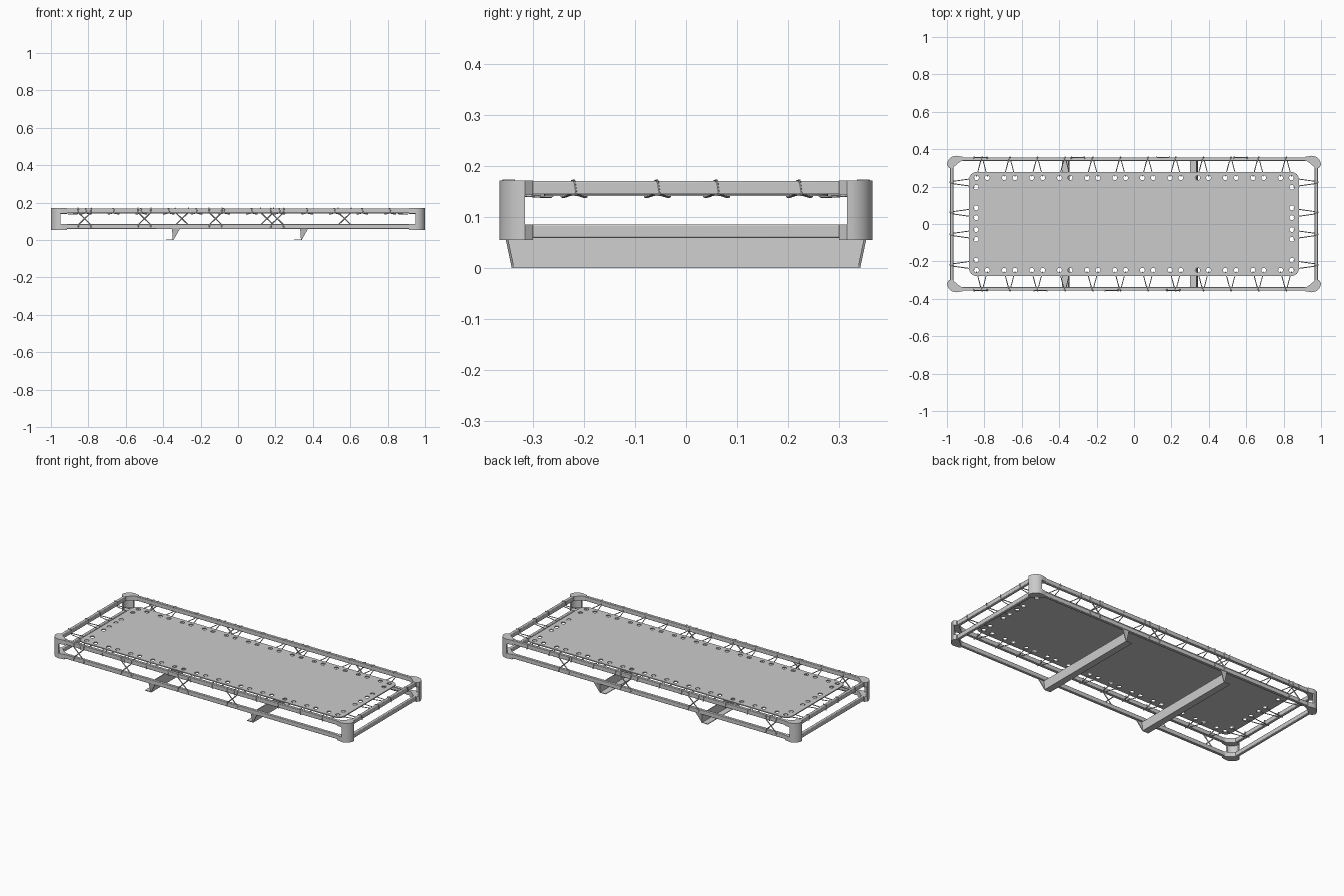
import bpy, math
from math import sin, cos, pi

if "Cube" in bpy.data.objects:
    bpy.data.objects.remove(bpy.data.objects["Cube"])


def finish(obj, smooth=False):
    bpy.ops.object.select_all(action='DESELECT')
    obj.select_set(True)
    bpy.context.view_layer.objects.active = obj
    if obj.type == 'CURVE':
        bpy.ops.object.convert(target='MESH')
        obj = bpy.context.view_layer.objects.active
    if smooth:
        bpy.ops.object.shade_smooth_by_angle(angle=math.radians(40))
    return obj


def curves(name, paths, dims, cyclic):
    cu = bpy.data.curves.new(name, 'CURVE')
    cu.dimensions = dims
    for pts in paths:
        sp = cu.splines.new('POLY')
        sp.points.add(len(pts) - 1)
        for p, co in zip(sp.points, pts):
            p.co = (co[0], co[1], co[2] if len(co) > 2 else 0, 1)
        sp.use_cyclic_u = cyclic
    ob = bpy.data.objects.new(name, cu)
    bpy.context.collection.objects.link(ob)
    return ob


def tubes(name, paths, r, res=1):
    ob = curves(name, paths, '3D', False)
    ob.data.bevel_depth = r
    ob.data.bevel_resolution = res
    ob.data.use_fill_caps = True
    return finish(ob, True)


def plate(name, loops, z0, z1):
    ob = curves(name, loops, '2D', True)
    ob.data.fill_mode = 'BOTH'
    ob.data.extrude = (z1 - z0) / 2
    ob.location.z = (z0 + z1) / 2
    return finish(ob, True)


def bar(name, centre, size):
    bpy.ops.mesh.primitive_cube_add(size=1, location=centre)
    ob = bpy.context.object
    ob.name = name
    ob.scale = size
    bpy.ops.object.transform_apply(location=False, rotation=False, scale=True)
    bev = ob.modifiers.new("edge", 'BEVEL')
    bev.width = 0.003
    bev.segments = 2
    return finish(ob, True)


def prism(name, profile, y0, y1):
    # x-z profile; y0 and y1 map height to the two end positions
    n = len(profile)
    v = [(x, y0(z), z) for x, z in profile] + [(x, y1(z), z) for x, z in profile]
    f = [list(range(n)), list(range(2 * n - 1, n - 1, -1))]
    f += [[i, i + n, (i + 1) % n + n, (i + 1) % n] for i in range(n)]
    me = bpy.data.meshes.new(name)
    me.from_pydata(v, [], f)
    ob = bpy.data.objects.new(name, me)
    bpy.context.collection.objects.link(ob)
    return ob


def arc(cx, cy, r, a0, a1, n=8):
    return [(cx + r * cos(a0 + (a1 - a0) * i / n), cy + r * sin(a0 + (a1 - a0) * i / n))
            for i in range(n + 1)]


X, Y = 0.974, 0.347          # rail centre lines
ZT, ZB = 0.157, 0.072        # upper and lower rail heights
W, H = 0.018, 0.026          # rail section

# side and end rails
for label, z in (("upper", ZT), ("lower", ZB)):
    for s, a, b in ((-1, "front", "left"), (1, "back", "right")):
        bar("%s_rail_%s" % (label, a), (0, s * Y, z), (2 * X - .04, W, H))
        bar("%s_rail_%s" % (label, b), (s * X, 0, z), (W, 2 * Y - .04, H))

# corner castings: rounded wall with chamfered collars at top and bottom
OX, OY, R = 1.0, 0.365, 0.05
wall = arc(OX - R, OY - R, R, 0, pi / 2) + arc(OX - R, OY - R, R - .01, pi / 2, 0)
collar = ([(OX - .012, OY - .066)] + arc(OX - R, OY - R, R, 0, pi / 2) +
          [(OX - .085, OY - .006), (OX - .085, OY - .028), (OX - .072, OY - .03),
           (OX - .034, OY - .062), (OX - .034, OY - .066)])
for sx in (-1, 1):
    for sy in (-1, 1):
        flip = lambda pts: [(sx * x, sy * y) for x, y in pts]
        tag = ("right" if sx > 0 else "left") + ("_back" if sy > 0 else "_front")
        plate("corner_wall_" + tag, [flip(wall)], 0.056, 0.170)
        plate("corner_top_" + tag, [flip(collar)], 0.143, 0.171)
        plate("corner_bottom_" + tag, [flip(collar)], 0.055, 0.085)

# bed mat with lashing holes (the corner holes are shared by both sides)
MX, MY, MR = 0.882, 0.278, 0.04
outline = []
for i, (sx, sy) in enumerate(((1, 1), (-1, 1), (-1, -1), (1, -1))):
    outline += arc(sx * (MX - MR), sy * (MY - MR), MR, i * pi / 2, (i + 1) * pi / 2, 6)
long_x = [-0.813 + 0.1478 * i for i in range(12)]
short_y = (-0.219, -0.056, 0.06, 0.222)
holes = [(x + d, s * 0.247) for x in long_x for s in (-1, 1) for d in (-.029, .029)]
holes += [(s * 0.844, y + d) for y in short_y for s in (-1, 1) for d in (-.026, .026)
          if abs(y + d) < 0.22]
plate("mat", [outline] + [arc(x, y, .013, 0, 2 * pi * 11 / 12, 11) for x, y in holes],
      0.141, 0.147)


# lashing cords: from one hole, out under the mat, round the rail, back to the other hole
def lashing(hole, edge, rail, w):
    a, b = W / 2 + .002, H / 2 + .001
    loop = [(-.007, rail - a, ZT - b), (-.004, rail - a, ZT + b), (0, rail + a, ZT + b),
            (.004, rail + a, ZT - b), (.007, rail - a, ZT - b)]
    return ([(-w, hole, .147), (-w, hole + .008, .1395), (-w * .75, edge, .1395)] + loop +
            [(w * .75, edge, .1395), (w, hole + .008, .1395), (w, hole, .147)])


cords = []
for s in (-1, 1):
    cords += [[(x + t, s * o, z) for t, o, z in lashing(.256, .28, Y, .029)] for x in long_x]
    cords += [[(s * o, y + t, z) for t, o, z in lashing(.853, .884, X, .024)] for y in short_y]
tubes("lashing_cords", cords, 0.0025)

# crossed cords between upper and lower rails
braces = []
for s, xs in ((-1, (-.82, -.5, -.12, .21)), (1, (-.82, -.3, .155, .57))):
    for x in xs:
        for d in (-.035, .035):
            braces.append([(x - d, s * (Y + .01), ZB - .004), (x - d * .9, s * (Y + .009), ZB + .012),
                           (x + d * .9, s * (Y + .009), ZT - .012), (x + d, s * (Y + .01), ZT + .012),
                           (x + d, s * Y, ZT + .0135)])
tubes("crossed_cords", braces, 0.0035)

# feet: angle-section cross bars with gusset ends under the rails
end = lambda z: 0.341 + z * 0.21
for name, x0 in (("left", -.385), ("right", .300)):
    L = [(x0, 0), (x0 + .041, 0), (x0 + .037, .06), (x0 + .032, .06), (x0 + .036, .004), (x0, .004)]
    prism("foot_bar_" + name, L, lambda z: -end(z), end)
    tri = [(x0 + .040, 0), (x0 + .074, .06), (x0 + .034, .06)]
    for s, side in ((-1, "front"), (1, "back")):
        prism("foot_gusset_%s_%s" % (name, side), tri,
              lambda z: s * end(z), lambda z: s * (end(z) - .005))
